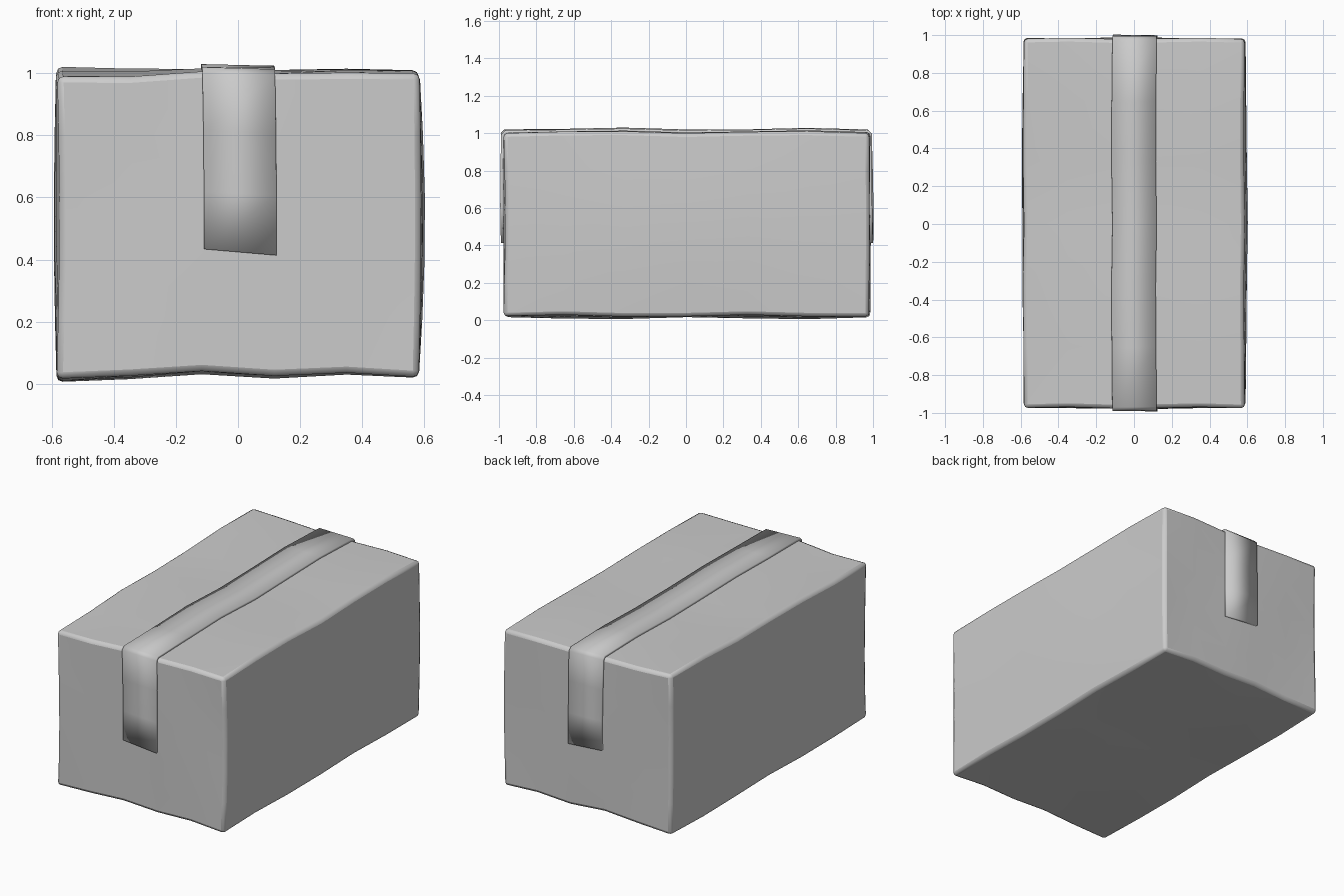
import bpy, bmesh
from math import sin, cos, pi, radians
from mathutils import Vector

if "Cube" in bpy.data.objects:
    bpy.data.objects.remove(bpy.data.objects["Cube"])

LO = Vector((-0.585, -0.973, 0.022))
HI = Vector((0.583, 0.982, 1.005))
CUTS_X = [-0.35, -0.117, 0.117, 0.35]
CUTS_Y = [-0.65, -0.33, 0.0, 0.33, 0.65]
CUTS_Z = [0.21, 0.41, 0.61, 0.81]
FRONT_TOP = [-0.012, -0.012, 0.006, 0.0, 0.003, 0.001]   # top edge, front
BACK_TOP = [0.016, 0.008, 0.003, 0.0, 0.005, 0.0]        # top edge, back
BOTTOM = [-0.012, -0.002, 0.014, 0.0, 0.012, 0.0]        # bottom edge
COLS = [LO.x] + CUTS_X + [HI.x]


def lerp_table(values, x):
    x = min(max(x, COLS[0]), COLS[-1])
    for i in range(5):
        if x <= COLS[i + 1]:
            t = (x - COLS[i]) / (COLS[i + 1] - COLS[i])
            return values[i] * (1 - t) + values[i + 1] * t
    return values[-1]


def warp(p):
    """Gentle crumpling shared by the carton and the tape."""
    x, y, z = p
    ty, tz = (y + 0.975) / 1.957, (z - 0.02) / 0.985
    bulge = sin(pi * min(max(tz, 0), 1))
    side = x / 0.585
    # sides bow outward mid-length, inward at the front left edge
    dx = side * bulge * (0.012 * sin(pi * ty) + (0.006 if x > 0 else -0.008 * (1 - ty)))
    dx += 0.005 * sin(7 * y + 1.5) * (1 - 0.4 * tz) * tz
    dx += 0.010 * sin(pi * (1 - tz)) * max(0, 1 - 3 * abs(side)) if tz < 0.97 else 0
    # end panels
    dy = 0.004 * sin(9 * x + 5 * z) + 0.004 * bulge * cos(6 * x) * (1 if y > 0 else -1)
    # top and bottom
    top = lerp_table(FRONT_TOP, x) * (1 - ty) + lerp_table(BACK_TOP, x) * ty
    top += 0.006 * sin(6.2 * y + 3.9 + x)
    bot = lerp_table(BOTTOM, x) + 0.006 * sin(6.2 * y - 1.5 * x + 0.4)
    dz = top * tz + bot * (1 - tz)
    return Vector((x + dx, y + dy, z + dz))


def finish(bm, name):
    bmesh.ops.recalc_face_normals(bm, faces=bm.faces[:]) if name == "carton" else None
    mesh = bpy.data.meshes.new(name)
    bm.to_mesh(mesh)
    bm.free()
    ob = bpy.data.objects.new(name, mesh)
    bpy.context.collection.objects.link(ob)
    return ob


# Carton: cube cut into panels, warped, with softened edges
bm = bmesh.new()
bmesh.ops.create_cube(bm, size=1)
for v in bm.verts:
    v.co = Vector([HI[i] if v.co[i] > 0 else LO[i] for i in range(3)])
for axis, cuts in enumerate((CUTS_X, CUTS_Y, CUTS_Z)):
    normal = Vector([1 if i == axis else 0 for i in range(3)])
    for c in cuts:
        bmesh.ops.bisect_plane(bm, geom=bm.verts[:] + bm.edges[:] + bm.faces[:],
                               plane_co=normal * c, plane_no=normal)
for v in bm.verts:
    v.co = warp(v.co)
carton = finish(bm, "carton")
bev = carton.modifiers.new("soft_edges", "BEVEL")
bev.width, bev.segments, bev.limit_method, bev.angle_limit = 0.02, 2, "ANGLE", radians(45)

# Packing tape: strip over the top, hanging down both ends
T = 0.014
path = [(LO.y, z, -1, 0) for z in CUTS_Z[1:] + [HI.z - 0.006]]
path += [(LO.y + 0.006, HI.z, 0, 1)]
path += [(y, HI.z, 0, 1) for y in CUTS_Y]
path += [(HI.y - 0.006, HI.z, 0, 1)]
path += [(HI.y, z, 1, 0) for z in [HI.z - 0.006] + CUTS_Z[:0:-1]]
bm = bmesh.new()
rows = []
for y, z, ny, nz in path:
    row = []
    for x in (-0.117, 0.117):
        co = warp((x, y, z)) + Vector((0, ny, nz)) * T
        if z == CUTS_Z[1]:
            co.z += 0.012 if x < 0 else 0.004
        row.append(bm.verts.new(co))
    rows.append(row)
for a, b in zip(rows, rows[1:]):
    bm.faces.new((a[0], a[1], b[1], b[0]))
tape = finish(bm, "packing_tape")
sol = tape.modifiers.new("thickness", "SOLIDIFY")
sol.thickness, sol.offset = 0.018, -1

for ob in (carton, tape):
    bpy.ops.object.select_all(action="DESELECT")
    ob.select_set(True)
    bpy.context.view_layer.objects.active = ob
    bpy.ops.object.shade_smooth_by_angle(angle=radians(30))
